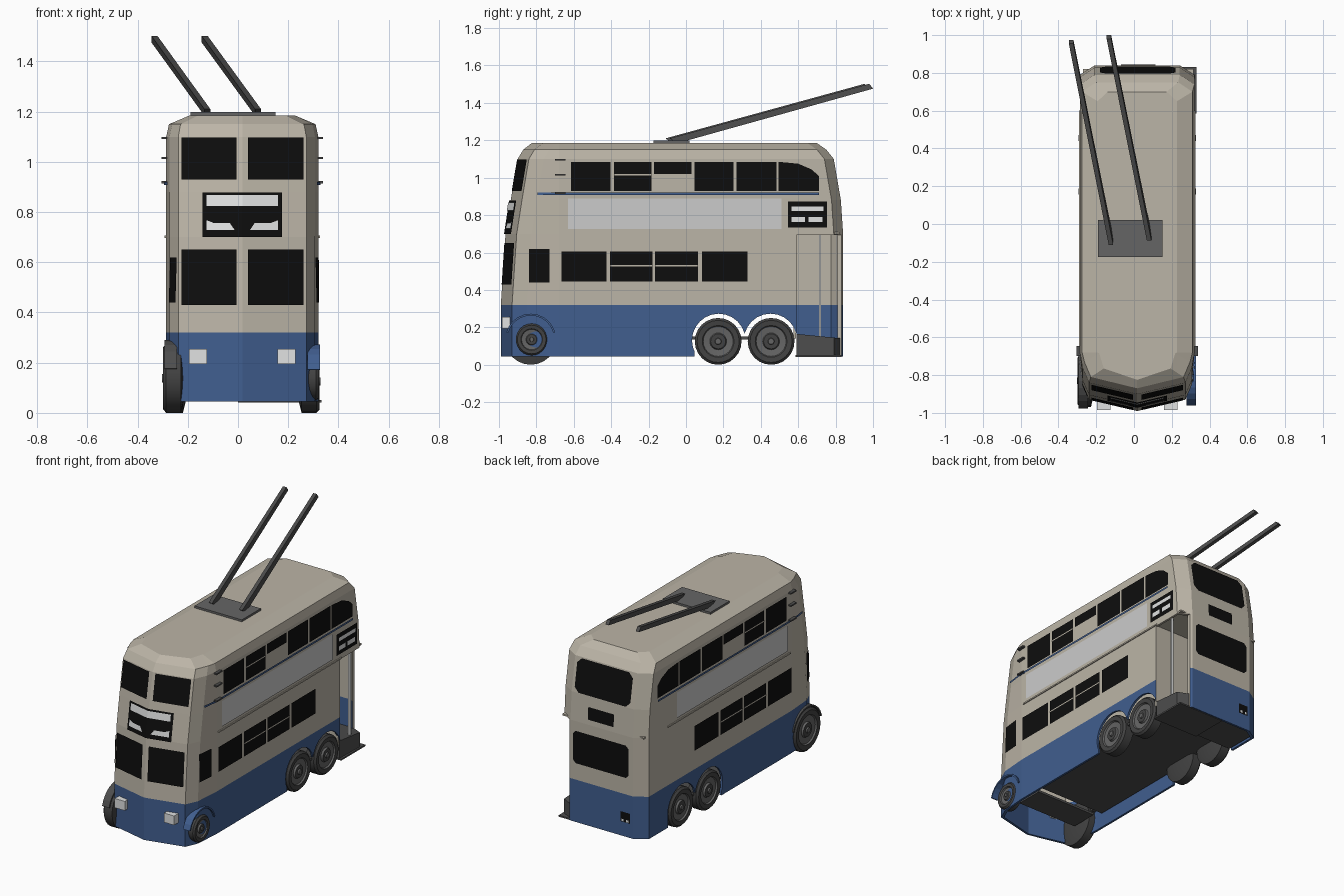
import bpy, bmesh, math
from mathutils import Vector

if "Cube" in bpy.data.objects:
    bpy.data.objects.remove(bpy.data.objects["Cube"])

CX = 0.017                      # body centre line
HW = 0.303                      # body half width


def material(name, r, g, b):
    m = bpy.data.materials.new(name)
    m.diffuse_color = (r, g, b, 1)
    m.use_nodes = True
    m.node_tree.nodes["Principled BSDF"].inputs["Base Color"].default_value = m.diffuse_color
    return m


CREAM = material("cream", 0.50, 0.46, 0.385)
BLUE = material("blue", 0.052, 0.112, 0.275)
BLACK = material("window black", 0.004, 0.004, 0.004)
WHITE = material("white", 0.75, 0.76, 0.76)
SILVER = material("panel grey", 0.60, 0.60, 0.60)
DARK = material("dark grey", 0.075, 0.075, 0.075)
TYRE = material("tyre grey", 0.055, 0.055, 0.055)
RIM = material("rim grey", 0.13, 0.13, 0.13)

# body levels: height, front y, rear y, half width
LEVELS = [(0.045, -0.99, 0.84, HW), (0.32, -0.99, 0.84, HW), (0.70, -0.965, 0.84, HW),
          (0.88, -0.937, 0.828, HW), (1.10, -0.90, 0.79, HW), (1.15, -0.87, 0.75, 0.292),
          (1.185, -0.825, 0.70, 0.21)]


def half_plan(yf, yr, hw):
    k = hw / HW
    return [(0, yf), (0.255 * k, yf + 0.06), (0.29 * k, yf + 0.14),
            (hw, -0.68), (hw, yr - 0.05), (0.225 * k, yr)]


def plan_at(z):
    for a, b in zip(LEVELS, LEVELS[1:]):
        if z <= b[0]:
            break
    t = (z - a[0]) / (b[0] - a[0])
    return half_plan(*[p + (q - p) * t for p, q in zip(a[1:], b[1:])])


def lerp_on(pts, v, axis):
    for a, b in zip(pts, pts[1:]):
        if v <= b[axis]:
            break
    t = (v - a[axis]) / (b[axis] - a[axis])
    return a[1 - axis] + (b[1 - axis] - a[1 - axis]) * t


# surface points for plates lying on the front, rear and sides
def front(x, z, off):
    return (x, lerp_on(plan_at(z)[:3], abs(x - CX), 0) - off, z)


def rear(x, z, off):
    return (x, plan_at(z)[-1][1] + off, z)


def side(s):
    return lambda y, z, off: (CX + s * (lerp_on(plan_at(z)[:5], y, 1) + off), y, z)


def finish(name, bm, *mats):
    me = bpy.data.meshes.new(name)
    bm.to_mesh(me)
    bm.free()
    for m in mats:
        me.materials.append(m)
    ob = bpy.data.objects.new(name, me)
    bpy.context.collection.objects.link(ob)
    return ob


def plates(name, mat, surf, polys, off=0.006):
    bm = bmesh.new()
    for poly in polys:
        vs = [bm.verts.new(surf(u, z, off)) for u, z in poly]
        f = bm.faces.new(vs)
        f.normal_update()
        out = Vector(surf(*poly[0], off + 1)) - Vector(surf(*poly[0], off))
        if f.normal.dot(out) < 0:
            f.normal_flip()
    return finish(name, bm, mat)


def rect(u0, u1, z0, z1, c=0):
    if not c:
        return [(u0, z0), (u1, z0), (u1, z1), (u0, z1)]
    return [(u0 + c, z0), (u1 - c, z0), (u1, z0 + c), (u1, z1 - c),
            (u1 - c, z1), (u0 + c, z1), (u0, z1 - c), (u0, z0 + c)]


def prism(name, mat, lo, hi):
    """Solid between two matching point loops."""
    bm = bmesh.new()
    a, b = [[bm.verts.new(p) for p in loop] for loop in (lo, hi)]
    bm.faces.new(a)
    bm.faces.new(b)
    for i in range(len(a)):
        j = (i + 1) % len(a)
        bm.faces.new((a[i], a[j], b[j], b[i]))
    bmesh.ops.recalc_face_normals(bm, faces=bm.faces)
    return finish(name, bm, mat)


def box(name, mat, x0, x1, y0, y1, z0, z1):
    loop = [(x0, y0), (x1, y0), (x1, y1), (x0, y1)]
    return prism(name, mat, [(*p, z0) for p in loop], [(*p, z1) for p in loop])


def loft(name, inset, z_first):
    bm = bmesh.new()
    rings = []
    for i, (z, yf, yr, hw) in enumerate(LEVELS):
        h = half_plan(yf + inset, yr - inset, hw - inset)
        loop = [(CX + x, y) for x, y in h] + [(CX - x, y) for x, y in h[:0:-1]]
        z = z_first if i == 0 else z - (inset if i > 4 else 0)
        rings.append([bm.verts.new((*p, z)) for p in loop])
    for a, b in zip(rings, rings[1:]):
        for i in range(len(a)):
            j = (i + 1) % len(a)
            bm.faces.new((a[i], a[j], b[j], b[i]))
    bm.faces.new(rings[0])
    bm.faces.new(rings[-1])
    bmesh.ops.recalc_face_normals(bm, faces=bm.faces)
    return finish(name, bm, CREAM, BLUE)


def circle_x(x, y, z, r, n=24):
    return [(x, y + r * math.cos(2 * math.pi * i / n), z + r * math.sin(2 * math.pi * i / n)) for i in range(n)]


# body shell: hollowed, with wheel arches and corner doorway cut out
body = loft("body", 0, 0.045)
cutters = [loft("hollow_cutter", 0.014, -0.1),
           box("skirt_cutter", CREAM, -1, 1, 0.045, 0.592, -0.1, 0.13),
           box("door_cutter", CREAM, 0.255, 0.5, 0.59, 0.95, -0.1, 0.695)]
cutters += [prism("arch_cutter", CREAM, circle_x(-1, y, 0.13, 0.143), circle_x(1, y, 0.13, 0.143))
            for y in (0.175, 0.452)]
for c in cutters:
    c.hide_render = True
    mod = body.modifiers.new("cut", 'BOOLEAN')
    mod.operation, mod.solver, mod.object = 'DIFFERENCE', 'EXACT', c
bpy.context.view_layer.update()
cut = bpy.data.meshes.new_from_object(body.evaluated_get(bpy.context.evaluated_depsgraph_get()))
body.modifiers.clear()
body.data = cut
for c in cutters:
    bpy.data.objects.remove(c)
cut.materials.clear()
cut.materials.append(CREAM)
cut.materials.append(BLUE)
for p in cut.polygons:
    p.material_index = 1 if p.center.z < 0.32 else 0

# side glazing, panels and mouldings
lower = [(-0.665, -0.425), (-0.405, -0.18), (-0.165, 0.065), (0.085, 0.33)]
upper = [(-0.615, -0.405), (-0.385, -0.185), (0.045, 0.255), (0.27, 0.485)]
for s, tag in ((1, "right"), (-1, "left")):
    sf = side(s)
    plates("lower_windows_" + tag, BLACK, sf, [rect(a, b, 0.445, 0.605) for a, b in lower])
    plates("upper_windows_" + tag, BLACK, sf,
           [rect(a, b, 0.93, 1.085) for a, b in upper] + [rect(-0.17, 0.03, 1.02, 1.085)]
           + [[(0.495, 0.93), (0.71, 0.93), (0.71, 1.01), (0.67, 1.045), (0.6, 1.075), (0.495, 1.085)]])
    plates("window_bars_" + tag, CREAM, sf, [rect(a, b, 0.526, 0.533) for a, b in lower[1:3]]
           + [rect(-0.385, -0.185, 1.013, 1.02)], 0.009)
    plates("side_panel_" + tag, SILVER, sf, [rect(-0.63, 0.51, 0.725, 0.89)], 0.005)
    plates("blue_stripe_" + tag, BLUE, sf, [rect(-0.795, -0.68, 0.907, 0.92), rect(-0.68, 0.71, 0.907, 0.92)], 0.009)
    ends = (-0.84, -0.73) if s > 0 else (-0.91, -0.85)
    plates("cab_window_" + tag, BLACK, sf, [rect(*ends, 0.44, 0.62)])
    x0, x1 = sorted((CX + s * (HW - 0.005), CX + s * (HW + 0.006)))
    box("waist_moulding_" + tag, CREAM, x0, x1, -0.66, 0.60, 0.697, 0.706)
    for z in (0.918, 1.015, 1.095):
        x0, x1 = sorted((CX + s * 0.29, CX + s * 0.322))
        box("grab_rail_" + tag, DARK, x0, x1, -0.70, -0.645, z - 0.004, z + 0.005)

# side route box by the doorway
plates("side_route_box", BLACK, side(1), [rect(0.545, 0.755, 0.735, 0.872)])
plates("side_route_blinds", WHITE, side(1), [rect(0.565, 0.735, 0.822, 0.845),
       rect(0.565, 0.635, 0.762, 0.79), rect(0.655, 0.73, 0.762, 0.79)], 0.009)

# front windows, route box and headlights (mirrored about the centre line)
for s, tag in ((1, "right"), (-1, "left")):
    def fr(u, z, off, s=s):
        return front(CX + s * u, z, off)
    plates("front_windows_" + tag, BLACK, fr, [rect(0.022, 0.243, 0.43, 0.65), rect(0.022, 0.243, 0.93, 1.098)], 0.008)
    plates("front_route_box_" + tag, BLACK, fr, [rect(0, 0.158, 0.70, 0.878)], 0.008)
    plates("front_blinds_" + tag, WHITE, fr, [rect(0, 0.143, 0.825, 0.868),
           [(0.03, 0.728), (0.143, 0.728), (0.143, 0.768), (0.115, 0.757), (0.05, 0.757)]], 0.012)
    x = CX + s * 0.177
    box("headlight_" + tag, WHITE, x - 0.036, x + 0.036, -0.985, -0.93, 0.195, 0.255)

# rear windows, blind and number plate
plates("rear_windows", BLACK, rear, [rect(-0.18, 0.22, 0.885, 1.095, 0.03), rect(-0.18, 0.22, 0.43, 0.64, 0.02),
       rect(-0.07, 0.115, 0.735, 0.815)])
plates("rear_plate", BLACK, rear, [rect(-0.19, -0.12, 0.14, 0.205)])
plates("rear_lamps", WHITE, rear, [rect(-0.18, -0.165, 0.145, 0.16), rect(-0.145, -0.13, 0.145, 0.16)], 0.009)

# doorway interior, platform and floor
step = [(-0.26, 0.59), (0.318, 0.59), (0.322, 0.79), (0.25, 0.826), (-0.2, 0.822), (-0.26, 0.79)]
prism("platform", DARK, [(*p, 0.05) for p in step], [(x, y, 0.165 - (y - 0.59) * 0.1) for x, y in step])
box("platform_lip", DARK, 0.0, 0.332, 0.585, 0.832, 0.042, 0.052)
box("bulkhead", CREAM, -0.27, 0.315, 0.575, 0.588, 0.14, 0.70)
box("lobby_ceiling", CREAM, -0.27, 0.315, 0.58, 0.82, 0.70, 0.71)
box("door_pole", WHITE, 0.295, 0.308, 0.71, 0.723, 0.14, 0.70)
box("floor", DARK, -0.265, 0.30, -0.62, 0.58, 0.135, 0.15)
box("front_chassis", DARK, -0.2, 0.235, -0.80, -0.62, 0.10, 0.115)


# lathe wheel: profile of (radius, outward position, material index)
def wheel(name, x, s, y, z, r, w):
    prof = [(0.7, 0, 0), (1, 0.12, 0), (1, 0.85, 0), (0.9, 1, 0), (0.68, 0.97, 0), (0.64, 0.85, 1),
            (0.36, 0.8, 1), (0.32, 0.95, 1), (0.14, 0.95, 0), (0.12, 1.05, 1)]
    bm = bmesh.new()
    rings = [[bm.verts.new(p) for p in circle_x(x - s * w * (1 - t), y, z, r * k)] for k, t, _ in prof]
    for a, b, (_, _, m) in zip(rings, rings[1:], prof[1:]):
        for i in range(24):
            j = (i + 1) % 24
            bm.faces.new((a[i], a[j], b[j], b[i])).material_index = m
    bm.faces.new(rings[0])
    bm.faces.new(rings[-1]).material_index = 1
    bmesh.ops.recalc_face_normals(bm, faces=bm.faces)
    ob = finish(name, bm, TYRE, RIM)
    bpy.context.view_layer.objects.active = ob
    ob.select_set(True)
    bpy.ops.object.shade_smooth_by_angle(angle=math.radians(30))
    ob.select_set(False)


for s, tag in ((1, "right"), (-1, "left")):
    for y in (0.172, 0.455):
        wheel("rear_wheel_" + tag, CX + s * 0.307, s, y, 0.125, 0.125, 0.08)
wheel("front_wheel_right", 0.322, 1, -0.825, 0.135, 0.085, 0.07)
wheel("front_wheel_left", -0.298, -1, -0.83, 0.138, 0.138, 0.08)

# front mudguards: curved strips over the wheels
for s, tag, r in ((1, "right", 0.125), (-1, "left", 0.142)):
    arc = [(math.cos(math.radians(a)), math.sin(math.radians(a))) for a in range(15, 170, 15)]
    loop = [(-0.83 + r * c, 0.138 + r * q) for c, q in arc]
    loop += [(-0.83 + (r + 0.01) * c, 0.138 + (r + 0.01) * q) for c, q in reversed(arc)]
    prism("mudguard_" + tag, BLUE if s > 0 else DARK, [(CX + s * 0.26, *p) for p in loop],
          [(CX + s * 0.31, *p) for p in loop])

# roof plate and twin current-collector poles
box("pole_base", RIM, -0.19, 0.15, -0.175, 0.02, 1.18, 1.198)
for x0, y0, x1, y1 in ((-0.122, -0.09, -0.333, 0.965), (0.08, -0.068, -0.133, 0.99)):
    sect = [(-0.012, -0.02, 0.012), (0.012, -0.02, 0.012), (0.012, 0.02, -0.014), (-0.012, 0.02, -0.014)]
    prism("trolley_pole", DARK, [(x0 + a, y0 + b, 1.198 + c) for a, b, c in sect],
          [(x1 + a, y1 + b * 0.5, 1.49 + c) for a, b, c in sect])
